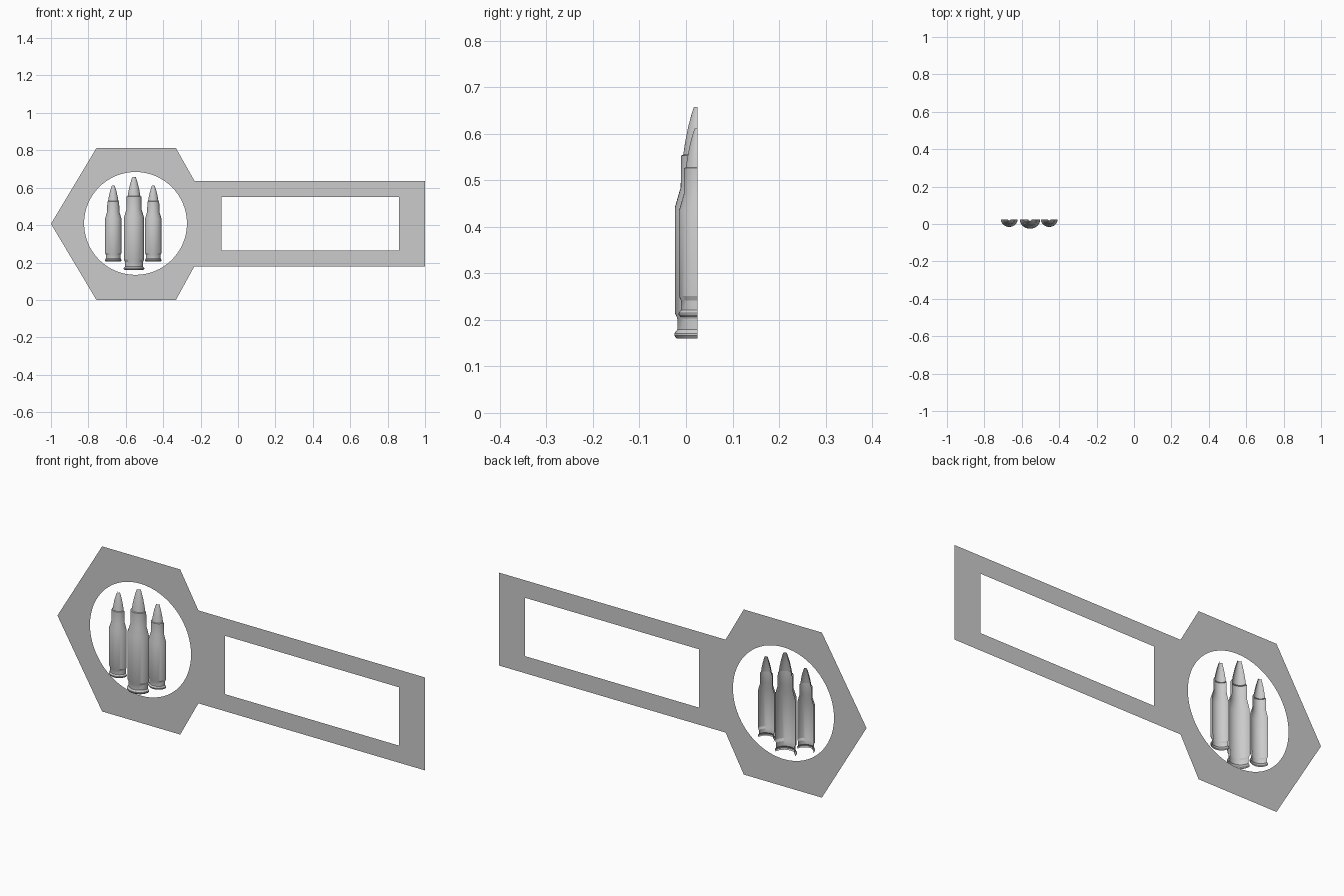
import bpy, bmesh, math

if "Cube" in bpy.data.objects:
    bpy.data.objects.remove(bpy.data.objects["Cube"])

grey = bpy.data.materials.new("plain_grey")
grey.diffuse_color = (0.6, 0.6, 0.6, 1)
grey.use_nodes = True
grey.node_tree.nodes["Principled BSDF"].inputs["Base Color"].default_value = grey.diffuse_color

PLATE_Y = 0.025


def finish(name, bm):
    mesh = bpy.data.meshes.new(name)
    bm.to_mesh(mesh)
    bm.free()
    mesh.materials.append(grey)
    ob = bpy.data.objects.new(name, mesh)
    bpy.context.collection.objects.link(ob)
    return ob


def add_loop(bm, points):
    vs = [bm.verts.new((x, PLATE_Y, z)) for x, z in points]
    return [bm.edges.new((vs[i - 1], vs[i])) for i in range(len(vs))]


# Paper-thin plate: pointed hexagon head and bar, with a round and a long window
outline = [(-1, 0.407), (-0.757, 0), (-0.332, 0), (-0.233, 0.18), (1, 0.18),
           (1, 0.637), (-0.233, 0.637), (-0.332, 0.812), (-0.757, 0.812)]
slot = [(-0.089, 0.264), (0.86, 0.264), (0.86, 0.551), (-0.089, 0.551)]
ring = [(-0.548 + 0.275 * math.cos(a), 0.409 + 0.275 * math.sin(a))
        for a in (2 * math.pi * i / 64 for i in range(64))]
bm = bmesh.new()
edges = add_loop(bm, outline) + add_loop(bm, slot) + add_loop(bm, ring)
bmesh.ops.triangle_fill(bm, use_beauty=True, edges=edges, normal=(0, -1, 0))
bmesh.ops.dissolve_limit(bm, angle_limit=0.01, verts=[], edges=bm.edges[:])
for f in bm.faces:
    if f.normal.y > 0:
        f.normal_flip()
finish("plate", bm)

# Half-round cartridge shell, open at the back, tip and base: (radius, height)
PROFILE = [(0.050, 0), (0.055, 0.006), (0.055, 0.011), (0.048, 0.019),
           (0.048, 0.043), (0.054, 0.055), (0.054, 0.281), (0.040, 0.325),
           (0.039, 0.393), (0.034, 0.395), (0.029, 0.425), (0.022, 0.456),
           (0.015, 0.480), (0.009, 0.497)]
SIDES = 16


def cartridge(name, x, z, scale):
    bm = bmesh.new()
    rows = []
    for r, h in PROFILE:
        row = []
        for i in range(SIDES + 1):
            a = math.pi * i / SIDES
            row.append(bm.verts.new((x - r * scale * math.cos(a),
                                     PLATE_Y - 0.91 * r * scale * math.sin(a),
                                     z + h * scale)))
        rows.append(row)
    for low, high in zip(rows, rows[1:]):
        for i in range(SIDES):
            bm.faces.new((low[i], low[i + 1], high[i + 1], high[i]))
    ob = finish(name, bm)
    bpy.ops.object.select_all(action='DESELECT')
    bpy.context.view_layer.objects.active = ob
    ob.select_set(True)
    bpy.ops.object.shade_smooth_by_angle(angle=math.radians(25))


cartridge("cartridge_left", -0.667, 0.206, 0.815)
cartridge("cartridge_middle", -0.556, 0.16, 1.0)
cartridge("cartridge_right", -0.453, 0.206, 0.815)
